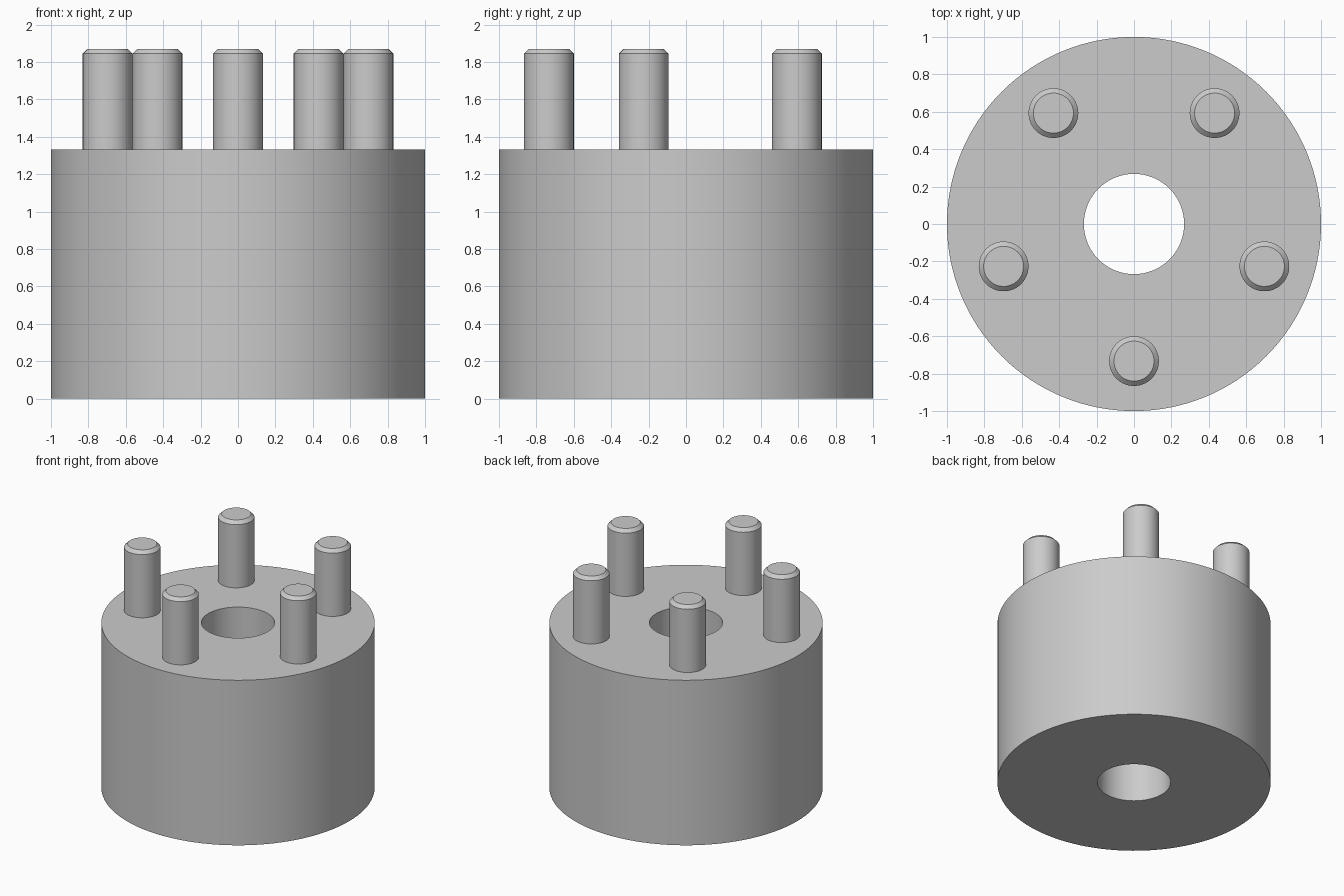
import bpy, bmesh, math

if "Cube" in bpy.data.objects:
    bpy.data.objects.remove(bpy.data.objects["Cube"])

HEIGHT, OUTER, BORE = 1.333, 1.0, 0.268
PEG_RING, PEG_R, PEG_TOP, CHAMFER = 0.733, 0.133, 1.87, 0.026

grey = bpy.data.materials.new("plain grey")
grey.diffuse_color = (0.6, 0.6, 0.6, 1)
grey.use_nodes = True
grey.node_tree.nodes["Principled BSDF"].inputs["Base Color"].default_value = grey.diffuse_color


def lathe(name, profile, segments, location=(0, 0, 0), closed=False):
    """Spin an (r, z) profile around z; open profiles get flat end caps."""
    bm = bmesh.new()
    rings = []
    for r, z in profile:
        rings.append([bm.verts.new((r * math.cos(2 * math.pi * i / segments),
                                    r * math.sin(2 * math.pi * i / segments), z))
                      for i in range(segments)])
    pairs = list(zip(rings, rings[1:]))
    if closed:
        pairs.append((rings[-1], rings[0]))
    else:
        bm.faces.new(rings[0][::-1])
        bm.faces.new(rings[-1])
    for a, b in pairs:
        for i in range(segments):
            j = (i + 1) % segments
            bm.faces.new((a[i], a[j], b[j], b[i]))
    bmesh.ops.recalc_face_normals(bm, faces=bm.faces)
    mesh = bpy.data.meshes.new(name)
    bm.to_mesh(mesh)
    bm.free()
    mesh.materials.append(grey)
    obj = bpy.data.objects.new(name, mesh)
    obj.location = location
    bpy.context.collection.objects.link(obj)
    bpy.ops.object.select_all(action='DESELECT')
    obj.select_set(True)
    bpy.context.view_layer.objects.active = obj
    bpy.ops.object.shade_smooth_by_angle(angle=math.radians(30))
    return obj


# Thick drum with a bore right through it
lathe("drum", [(OUTER, 0), (OUTER, HEIGHT), (BORE, HEIGHT), (BORE, 0)], 128, closed=True)

# Five chamfered pegs standing on the drum, the first one at the front
for k in range(5):
    a = math.radians(-90 + 72 * k)
    lathe(f"peg_{k + 1}",
          [(PEG_R, HEIGHT), (PEG_R, PEG_TOP - CHAMFER), (PEG_R - CHAMFER, PEG_TOP)],
          64, (PEG_RING * math.cos(a), PEG_RING * math.sin(a), 0))
